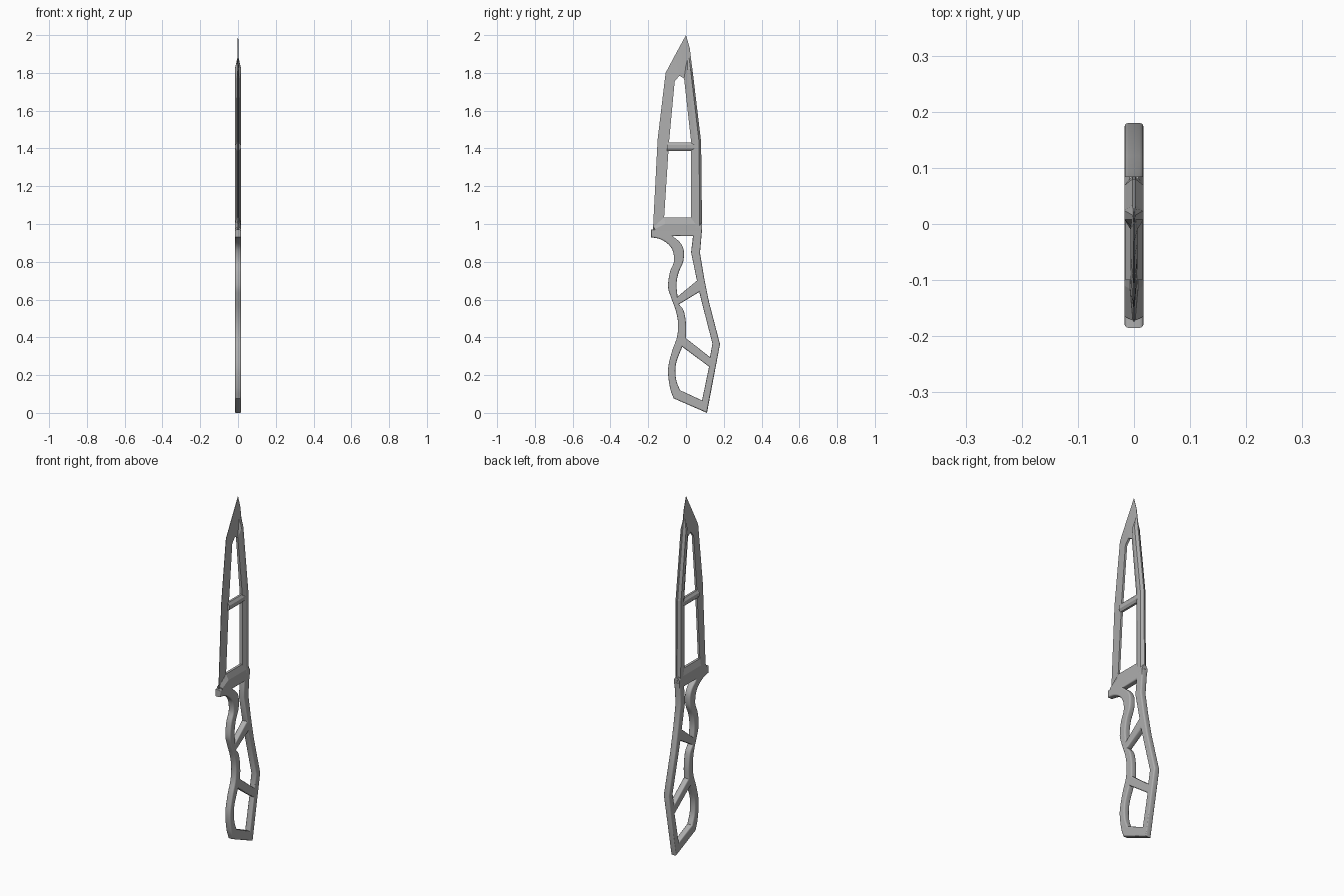
import bpy, bmesh, math
from mathutils import Matrix, Vector

if "Cube" in bpy.data.objects:
    bpy.data.objects.remove(bpy.data.objects["Cube"], do_unlink=True)

HALF = 0.017  # half of the full stock thickness

steel = bpy.data.materials.new("grey steel")
steel.use_nodes = True
grey = (0.42, 0.42, 0.42, 1)
steel.diffuse_color = grey
steel.node_tree.nodes["Principled BSDF"].inputs["Base Color"].default_value = grey


def smooth_run(pts, steps=5):
    """Catmull-Rom curve through the points."""
    p = [Vector(q) for q in pts]
    p = [2 * p[0] - p[1]] + p + [2 * p[-1] - p[-2]]
    out = []
    for a, b, c, d in zip(p, p[1:], p[2:], p[3:]):
        for i in range(steps):
            t = i / steps
            out.append(0.5 * (2 * b + (c - a) * t + (2 * a - 5 * b + 4 * c - d) * t * t
                              + (3 * b - a - 3 * c + d) * t ** 3))
    return out + [p[-2]]


def plate(name, loops, bevel):
    """Flat (y, z) outline with holes, given thickness and rounded edges."""
    cu = bpy.data.curves.new(name, 'CURVE')
    cu.dimensions, cu.fill_mode = '2D', 'BOTH'
    cu.extrude, cu.bevel_depth, cu.offset = HALF - bevel, bevel, -bevel
    cu.bevel_resolution = 2
    for loop in loops:
        s = cu.splines.new('POLY')
        s.points.add(len(loop) - 1)
        for pt, q in zip(s.points, loop):
            pt.co = (q[0], q[1], 0, 1)
        s.use_cyclic_u = True
    ob = bpy.data.objects.new(name, cu)
    bpy.context.collection.objects.link(ob)
    bpy.ops.object.select_all(action='DESELECT')
    ob.select_set(True)
    bpy.context.view_layer.objects.active = ob
    bpy.ops.object.convert(target='MESH')
    ob = bpy.context.object
    # local x, y, z become world y, z, x
    ob.data.transform(Matrix(((0, 0, 1, 0), (1, 0, 0, 0), (0, 1, 0, 0), (0, 0, 0, 1))))
    ob.data.materials.clear()
    ob.data.materials.append(steel)
    bpy.ops.object.shade_smooth_by_angle(angle=math.radians(35))
    return ob


def loft(name, rows):
    """Solid symmetric in x; each row lists (y, z, half thickness)."""
    bm = bmesh.new()
    rings = []
    for row in rows:
        side = [(h, y, z) for y, z, h in row]
        back = [(-h, y, z) for y, z, h in reversed(row)]
        rings.append([bm.verts.new(v) for v in side + back])
    n = len(rings[0])
    for r, s in zip(rings, rings[1:]):
        for i in range(n):
            j = (i + 1) % n
            bm.faces.new((r[i], r[j], s[j], s[i]))
    bm.faces.new(rings[0])
    bm.faces.new(rings[-1])
    bmesh.ops.recalc_face_normals(bm, faces=bm.faces)
    me = bpy.data.meshes.new(name)
    bm.to_mesh(me)
    bm.free()
    me.materials.append(steel)
    ob = bpy.data.objects.new(name, me)
    bpy.context.collection.objects.link(ob)
    return ob


# Handle frame with guard and three openings
grip = smooth_run([(-.185, .93), (-.138, .92), (-.095, .894), (-.07, .857), (-.064, .80),
                   (-.085, .745), (-.095, .67), (-.08, .613), (-.053, .538), (-.042, .47),
                   (-.048, .40), (-.074, .326), (-.095, .23), (-.085, .135), (-.066, .077)])
outline = grip + [(.111, 0), (.18, .364), (.122, .586), (.095, .72), (.074, .846),
                  (.085, .97), (-.185, .97)]
upper_gap = smooth_run([(-.07, .936), (-.03, .90), (-.012, .86), (-.015, .80),
                        (-.04, .74), (-.05, .68), (-.045, .615)]) + [
    (.058, .70), (.027, .85), (.037, .936)]
middle_gap = smooth_run([(-.037, .575), (-.012, .54), (0, .47), (0, .395)]) + [
    (.127, .295), (.14, .367), (.085, .58), (.07, .64)]
lower_gap = smooth_run([(-.02, .35), (-.053, .26), (-.053, .18), (-.032, .12)]) + [
    (.085, .066), (.122, .245)]
plate("handle_frame", [outline, upper_gap, middle_gap, lower_gap], 0.007)

# Thick block between guard and blade, sloping down to the blade
loft("ricasso", [
    [(-.165, .945, .0165), (-.165, .973, HALF), (-.172, .985, .002)],
    [(-.11, .945, .0165), (-.11, 1.0, HALF), (-.116, 1.035, .007)],
    [(.05, .945, .0165), (.05, 1.0, HALF), (.05, 1.035, .007)],
    [(.08, .945, .0165), (.085, .985, HALF), (.085, 1.0, .008)]])

# Cutting edge, ground thin towards the front
loft("cutting_edge", [
    [(-.175, .97, .001), (-.12, .97, .006)],
    [(-.15, 1.45, .001), (-.09, 1.432, .006)],
    [(-.108, 1.80, .001), (-.06, 1.755, .006)]])

# Pointed tip
loft("blade_tip", [
    [(-.108, 1.80, .001), (-.06, 1.755, .006)],
    [(-.06, 1.89, .001), (-.035, 1.785, .006)],
    [(-.03, 1.945, .001), (-.01, 1.77, .006)],
    [(0, 2, .001), (.03, 1.8, .004)],
    [(.02, 1.93, .001), (.036, 1.8, .003)]])

# Spine with a raised rib
loft("blade_spine", [
    [(.027, .98, .008), (.05, .98, HALF), (.072, .98, HALF), (.085, .98, .003)],
    [(.027, 1.435, .008), (.049, 1.435, HALF), (.069, 1.435, HALF), (.08, 1.435, .003)],
    [(-.01, 1.77, .006), (.008, 1.82, HALF), (.024, 1.82, HALF), (.034, 1.82, .003)],
    [(-.005, 1.82, .004), (.008, 1.87, .003), (.016, 1.88, .003), (.027, 1.87, .002)]])

# Bar across the blade opening
loft("blade_crossbar", [
    [(y, 1.387, .006), (y, 1.4, .015), (y, 1.418, .015), (y, 1.432, .006)]
    for y in (-.1, .05)])
